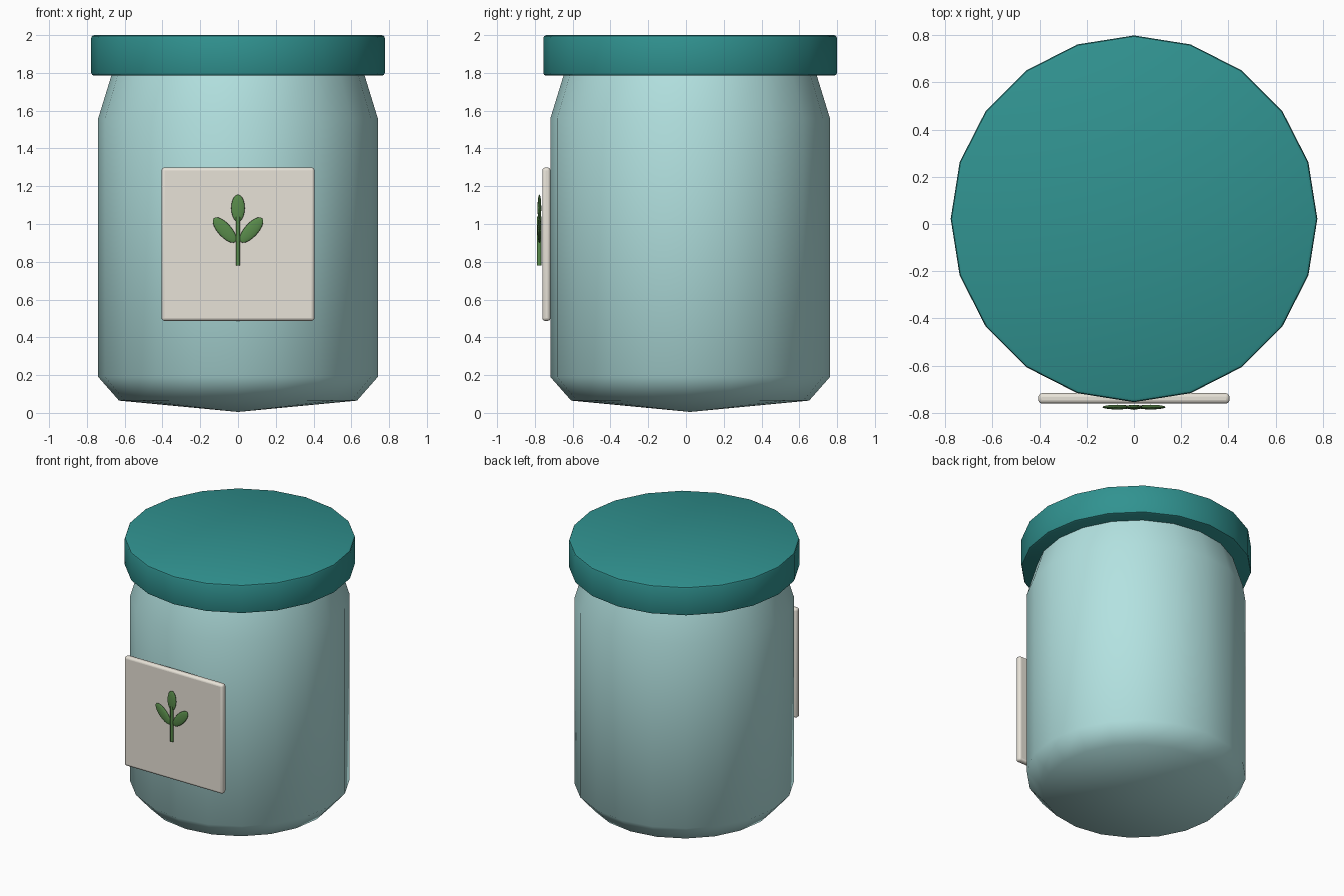
import bpy, bmesh, math

if "Cube" in bpy.data.objects:
    bpy.data.objects.remove(bpy.data.objects["Cube"])

CY = 0.022   # jar axis sits slightly behind the origin
SIDES = 20


def material(name, rgb):
    m = bpy.data.materials.new(name)
    m.diffuse_color = (*rgb, 1)
    m.use_nodes = True
    m.node_tree.nodes["Principled BSDF"].inputs["Base Color"].default_value = m.diffuse_color
    return m


def finish(ob, mat, angle=None):
    ob.data.materials.append(mat)
    if angle:
        bpy.ops.object.select_all(action='DESELECT')
        bpy.context.view_layer.objects.active = ob
        ob.select_set(True)
        bpy.ops.object.shade_smooth_by_angle(angle=math.radians(angle))
    return ob


def lathe(name, profile, mat, angle):
    """Spin a (radius, z) profile; radius 0 becomes the pole."""
    bm = bmesh.new()
    pts = [bm.verts.new((r, 0, z)) for r, z in profile]
    edges = [bm.edges.new(p) for p in zip(pts, pts[1:])]
    bmesh.ops.spin(bm, geom=pts + edges, cent=(0, 0, 0), axis=(0, 0, 1),
                   angle=math.tau, steps=SIDES, use_duplicate=False)
    bmesh.ops.remove_doubles(bm, verts=bm.verts, dist=1e-4)
    bmesh.ops.recalc_face_normals(bm, faces=bm.faces)
    me = bpy.data.meshes.new(name)
    bm.to_mesh(me)
    bm.free()
    ob = bpy.data.objects.new(name, me)
    ob.location.y = CY
    bpy.context.collection.objects.link(ob)
    return finish(ob, mat, angle)


glass = material("pale_glass", (0.45, 0.76, 0.75))
teal = material("teal_lid", (0.03, 0.29, 0.28))
cream = material("cream_label", (0.80, 0.76, 0.68))
green = material("leaf_green", (0.10, 0.26, 0.07))

# Jar body with shallow conical base and tapered shoulder
lathe("jar_body", [(0, 0.005), (0.63, 0.065), (0.74, 0.19), (0.74, 1.56),
                   (0.66, 1.82), (0, 1.82)], glass, 60)

# Lid with softened rims
lathe("lid", [(0, 1.785), (0.762, 1.785), (0.773, 1.79), (0.777, 1.80),
              (0.777, 1.985), (0.773, 1.995), (0.762, 2.0), (0, 2.0)], teal, 40)

# Label plate on the front
bpy.ops.mesh.primitive_cube_add(size=1, location=(0, -0.739, 0.893))
label = bpy.context.object
label.name = "label"
label.scale = (0.81, 0.044, 0.812)
bpy.ops.object.transform_apply(location=False, rotation=False, scale=True)
bev = label.modifiers.new("soft_edges", 'BEVEL')
bev.width = 0.016
bev.segments = 3
finish(label, cream, 40)

# Sprig: stem and three flat leaves
bpy.ops.mesh.primitive_cylinder_add(vertices=12, radius=0.011, depth=0.26,
                                    location=(0, -0.777, 0.91))
stem = bpy.context.object
stem.name = "stem"
finish(stem, green, 40)

for name, x, z, half_len, tilt in (("leaf_top", 0, 1.084, 0.072, 0),
                                   ("leaf_left", -0.071, 0.968, 0.085, -42),
                                   ("leaf_right", 0.071, 0.968, 0.085, 42)):
    bpy.ops.mesh.primitive_uv_sphere_add(segments=16, ring_count=10, radius=1,
                                         location=(x, -0.776, z),
                                         rotation=(0, math.radians(tilt), 0))
    leaf = bpy.context.object
    leaf.name = name
    leaf.scale = (0.036, 0.010, half_len)
    finish(leaf, green, 60)
